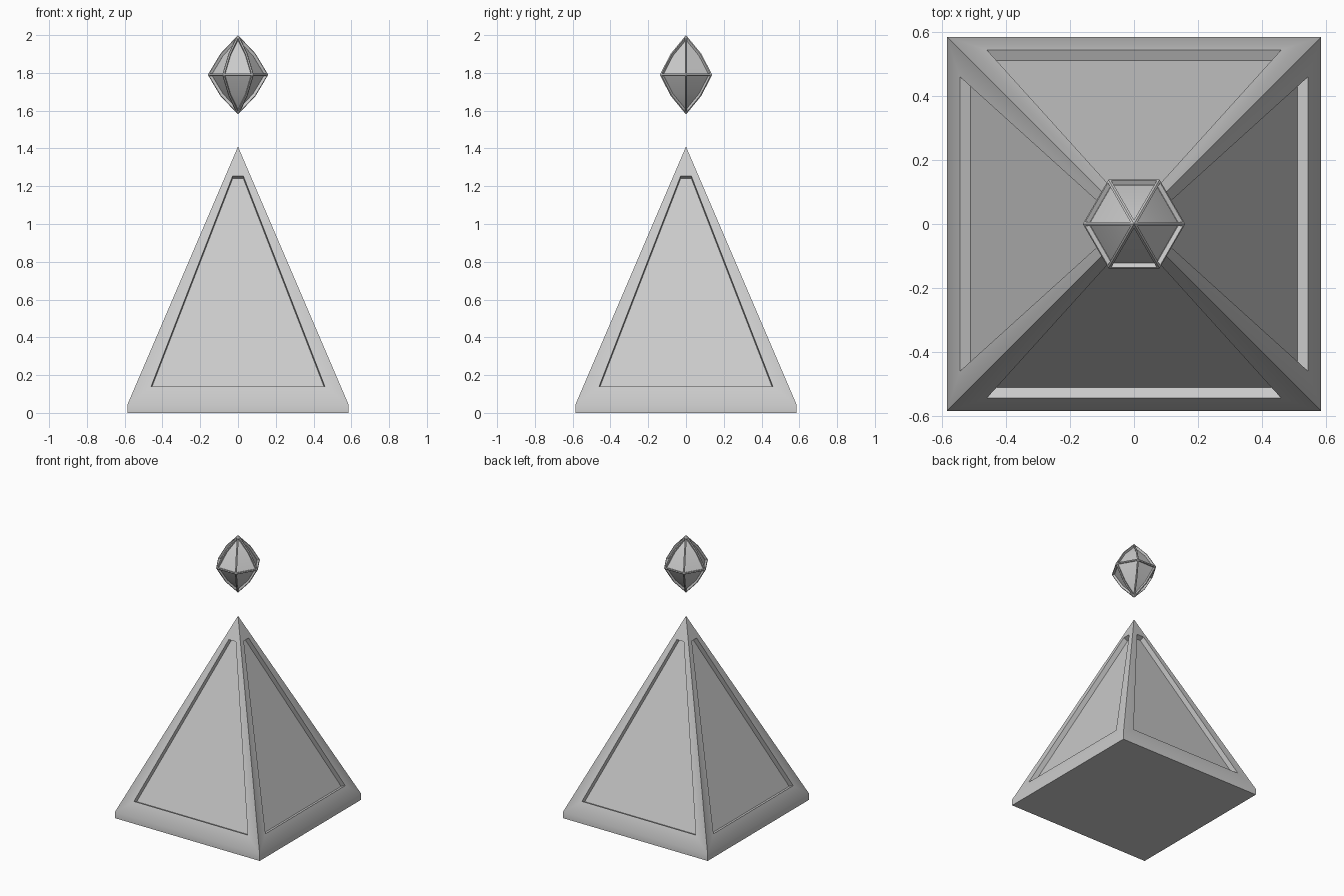
import bpy, bmesh, math
from mathutils import Vector, Matrix

cube = bpy.data.objects.get("Cube")
if cube:
    bpy.data.objects.remove(cube, do_unlink=True)

stone = bpy.data.materials.new("grey_stone")
stone.use_nodes = True
GREY = (0.6, 0.6, 0.6, 1)
stone.diffuse_color = GREY
stone.node_tree.nodes["Principled BSDF"].inputs["Base Color"].default_value = GREY


def finish(bm, name):
    bmesh.ops.remove_doubles(bm, verts=bm.verts, dist=0.0005)
    bmesh.ops.recalc_face_normals(bm, faces=bm.faces)
    mesh = bpy.data.meshes.new(name)
    bm.to_mesh(mesh)
    bm.free()
    mesh.materials.append(stone)
    obj = bpy.data.objects.new(name, mesh)
    bpy.context.collection.objects.link(obj)
    bpy.ops.object.select_all(action='DESELECT')
    obj.select_set(True)
    bpy.context.view_layer.objects.active = obj
    bpy.ops.object.shade_smooth_by_angle(angle=math.radians(30))
    return obj


# Pyramid: one side with a sunken panel, repeated four times
HALF, LIP, APEX, DEPTH = 0.585, 0.045, 1.41, 0.036
bm = bmesh.new()


def slope_point(x, z):
    """Point on the sloping front side."""
    return Vector((x, -HALF * (APEX - z) / (APEX - LIP), z))


inward = -Vector((0, -(APEX - LIP), HALF)).normalized() * DEPTH
tip = Vector((0, 0, APEX))
left, right = slope_point(-HALF, LIP), slope_point(HALF, LIP)
rim = [slope_point(x, z) for x, z in ((-0.46, 0.14), (0.46, 0.14), (0.028, 1.255), (-0.028, 1.255))]
floor = [p + inward for p in rim]
foot = [Vector((x, -HALF, 0)) for x in (-HALF, HALF)]
side = [
    foot + [right, left],
    [left, right, rim[1], rim[0]],
    [right, tip, rim[2], rim[1]],
    [tip, left, rim[0], rim[3]],
    [rim[3], rim[2], tip],
    floor,
]
side += [[rim[i], rim[(i + 1) % 4], floor[(i + 1) % 4], floor[i]] for i in range(4)]
for k in range(4):
    turn = Matrix.Rotation(k * math.pi / 2, 3, 'Z')
    for face in side:
        bm.faces.new([bm.verts.new(turn @ p) for p in face])
bm.faces.new([bm.verts.new((x, y, 0)) for x, y in
              ((-HALF, -HALF), (-HALF, HALF), (HALF, HALF), (HALF, -HALF))])
finish(bm, "pyramid")

# Floating gem: six-sided bulging double cone with sunken facets
MID, TALL = 1.79, 0.21
bm = bmesh.new()
profile = ((0.16, 0.0), (0.093, 0.112), (0.0, TALL))
groups = []
for sign in (1, -1):
    for k in range(6):
        a, b = k * math.pi / 3, (k + 1) * math.pi / 3

        def ring(angle, i):
            r, h = profile[i]
            return Vector((r * math.cos(angle), r * math.sin(angle), MID + sign * h))

        quad = [ring(a, 0), ring(b, 0), ring(b, 1), ring(a, 1)]
        cap = [ring(a, 1), ring(b, 1), ring(a, 2)]
        groups.append([bm.faces.new([bm.verts.new(p) for p in (f if sign > 0 else f[::-1])])
                       for f in (quad, cap)])
bmesh.ops.remove_doubles(bm, verts=bm.verts, dist=0.0005)
bm.normal_update()
for facet in groups:
    bmesh.ops.inset_region(bm, faces=facet, thickness=0.007, use_even_offset=True, use_boundary=True)
    bmesh.ops.inset_region(bm, faces=facet, thickness=0.0005, depth=-0.016,
                           use_even_offset=True, use_boundary=True)
finish(bm, "floating_gem")
